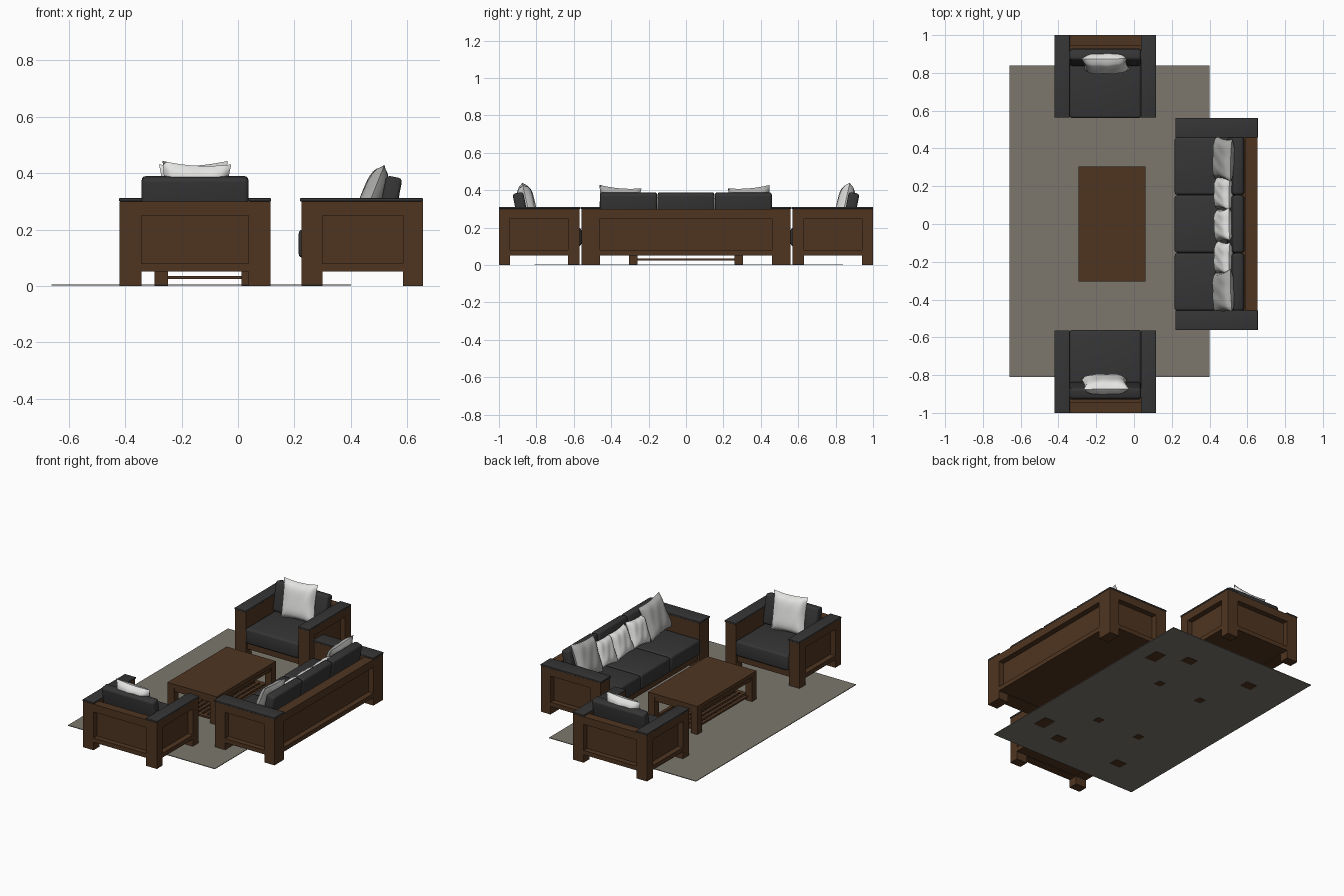
import bpy, bmesh, math
from mathutils import Matrix, Vector

if "Cube" in bpy.data.objects:
    bpy.data.objects.remove(bpy.data.objects["Cube"])


def material(name, rgb):
    m = bpy.data.materials.new(name)
    m.diffuse_color = (*rgb, 1)
    m.use_nodes = True
    m.node_tree.nodes["Principled BSDF"].inputs["Base Color"].default_value = m.diffuse_color
    return m


WOOD = material("dark wood", (0.078, 0.036, 0.015))
CHARCOAL = material("charcoal fabric", (0.036, 0.036, 0.037))
WHITE = material("white fabric", (0.78, 0.78, 0.77))
GREY = material("grey fabric", (0.42, 0.42, 0.41))
RUG = material("rug", (0.20, 0.185, 0.155))
I = Matrix.Identity(4)


def finish(name, bm, mat, M, smooth=False):
    bmesh.ops.recalc_face_normals(bm, faces=bm.faces)
    me = bpy.data.meshes.new(name)
    bm.to_mesh(me)
    bm.free()
    ob = bpy.data.objects.new(name, me)
    bpy.context.collection.objects.link(ob)
    ob.matrix_world = M
    me.materials.append(mat)
    if smooth:
        bpy.context.view_layer.objects.active = ob
        ob.select_set(True)
        bpy.ops.object.shade_smooth_by_angle(angle=math.radians(40))
        ob.select_set(False)
    return ob


def box(name, x, y, z, mat, M=I, bevel=0.0):
    bm = bmesh.new()
    bmesh.ops.create_cube(bm, size=1)
    for v in bm.verts:
        v.co = [lo + (c + 0.5) * (hi - lo) for c, (lo, hi) in zip(v.co, (x, y, z))]
    if bevel:
        bmesh.ops.bevel(bm, geom=bm.edges[:], offset=bevel, segments=3,
                        profile=0.5, affect='EDGES')
    return finish(name, bm, mat, M, bevel > 0)


def pillow(name, half, thick, w, d, z, tilt, roll, mat, M):
    """Square cushion with pinched sides and a thin seam, leaning backwards."""
    bm = bmesh.new()
    n = 16
    for side in (1, -1):
        grid = []
        for i in range(n + 1):
            row = []
            for j in range(n + 1):
                u, v = 2 * i / n - 1, 2 * j / n - 1
                px = half * u * (1 - 0.09 * (1 - v * v) * abs(u))
                pz = half * v * (1 - 0.09 * (1 - u * u) * abs(v))
                t = thick * ((1 - u ** 4) * (1 - v ** 4)) ** 0.55
                t *= 1 + 0.05 * math.sin(9 * u + 4 * v)     # soft wrinkles
                row.append(bm.verts.new((px, side * t, pz)))
            grid.append(row)
        for i in range(n):
            for j in range(n):
                bm.faces.new((grid[i][j], grid[i + 1][j], grid[i + 1][j + 1], grid[i][j + 1]))
    bmesh.ops.remove_doubles(bm, verts=bm.verts, dist=1e-5)
    T = (Matrix.Translation((w, d, z)) @ Matrix.Rotation(math.radians(tilt), 4, 'X')
         @ Matrix.Rotation(math.radians(roll), 4, 'Y'))
    finish(name, bm, mat, M @ T, True)


def framed_side(name, lo, hi, outer, inner, M, along):
    """Two rails with a recessed panel between a pair of posts."""
    step = 0.035 if inner > outer else -0.035
    def part(n, a, b, z):
        across = (min(a, b), max(a, b))
        x, y = ((lo, hi), across) if along == 'x' else (across, (lo, hi))
        box(name + n, x, y, z, WOOD, M)
    part("_bottom_rail", outer, inner, (0.052, 0.08))
    part("_top_rail", outer, inner, (0.25, 0.30))
    part("_panel", outer + step, inner, (0.08, 0.25))


def seating(kind, M, W, arm, post_b, post_f, seats):
    """Local frame: x across, y from the back (0) to the front, z up."""
    D = 0.43
    inn = W - arm
    for s, tag in ((-1, "left"), (1, "right")):
        xs = (min(s * inn, s * W), max(s * inn, s * W))
        box(f"{kind}_{tag}_back_post", xs, (0, post_b), (0, 0.30), WOOD, M)
        box(f"{kind}_{tag}_front_post", xs, (D - post_f, D), (0, 0.30), WOOD, M)
        framed_side(f"{kind}_{tag}_arm", post_b, D - post_f, s * W, s * inn, M, 'y')
        pad = (xs[0] - 0.002, xs[1] + 0.002)
        box(f"{kind}_{tag}_arm_pad", pad, (-0.001, D + 0.006), (0.30, 0.311), CHARCOAL, M, 0.003)
    framed_side(f"{kind}_back", -inn, inn, 0, post_b - 0.005, M, 'x')
    box(f"{kind}_seat_base", (-inn, inn), (0.035, D - 0.015), (0.055, 0.105), WOOD, M)
    # seat and back cushions
    step = 2 * inn / seats
    for i in range(seats):
        a, b = -inn + i * step + 0.001, -inn + (i + 1) * step - 0.001
        box(f"{kind}_seat_cushion", (a, b), (0.07, 0.44), (0.10, 0.20), CHARCOAL, M, 0.014)
        lean = (M @ Matrix.Translation((0, 0.108, 0.197))
                @ Matrix.Rotation(math.radians(11), 4, 'X'))
        box(f"{kind}_back_cushion", (a, b), (0, 0.058), (0, 0.187), CHARCOAL, lean, 0.014)


# armchairs, facing each other
for y, ang, kind in ((-1, 0, "front_armchair"), (1, math.pi, "rear_armchair")):
    M = Matrix.Translation((-0.152, y, 0)) @ Matrix.Rotation(ang, 4, 'Z')
    seating(kind, M, 0.267, 0.077, 0.06, 0.06, 1)
    pillow(kind + "_pillow", 0.122, 0.042, 0.0, 0.152, 0.318, 13, 3, WHITE, M)

# sofa, facing -x
M = Matrix.Translation((0.655, 0, 0)) @ Matrix.Rotation(math.pi / 2, 4, 'Z')
seating("sofa", M, 0.56, 0.10, 0.07, 0.075, 3)
for w, h, z, mat, roll in ((-0.36, 0.113, 0.315, GREY, 5), (-0.18, 0.087, 0.285, WHITE, -4),
                           (-0.005, 0.087, 0.285, WHITE, 3), (0.163, 0.087, 0.285, WHITE, -3),
                           (0.345, 0.113, 0.315, GREY, -5)):
    pillow("sofa_pillow", h, 0.036, w, 0.182, z, 22, roll, mat, M)

# coffee table
X, Y = (-0.295, 0.06), (-0.305, 0.305)
box("table_top", X, Y, (0.165, 0.19), WOOD)
L = 0.047
for x in (X[0], X[1] - L):
    box("table_long_apron", (x + 0.006, x + L - 0.006), (Y[0] + L, Y[1] - L), (0.14, 0.165), WOOD)
    for y in (Y[0], Y[1] - L):
        box("table_leg", (x, x + L), (y, y + L), (0, 0.165), WOOD)
for y in (Y[0], Y[1] - L):
    box("table_short_apron", (X[0] + L, X[1] - L), (y + 0.006, y + L - 0.006), (0.14, 0.165), WOOD)
    box("table_shelf_rail", (X[0] + L, X[1] - L), (y + 0.01, y + 0.035), (0.025, 0.036), WOOD)
for i in range(9):
    x = X[0] + 0.03 + i * 0.0345
    box("table_shelf_slat", (x, x + 0.02), (Y[0] + 0.03, Y[1] - 0.03), (0.025, 0.036), WOOD)

# rug
box("rug", (-0.66, 0.40), (-0.81, 0.84), (0.002, 0.006), RUG)
